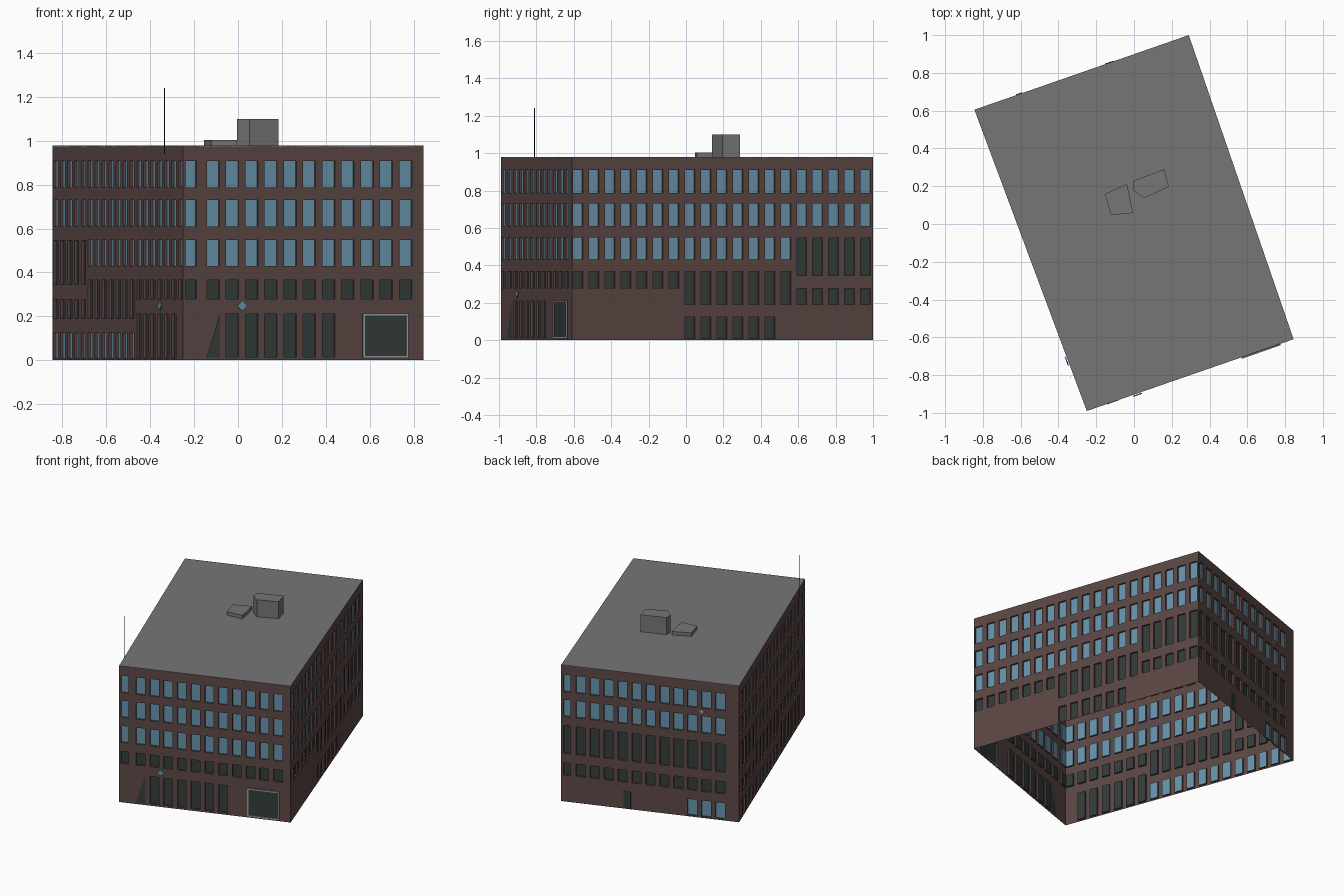
import bpy, bmesh, math
from mathutils import Vector

if "Cube" in bpy.data.objects:
    bpy.data.objects.remove(bpy.data.objects["Cube"])

# ---- colours (linear) ----
def mat(name, r, g, b):
    m = bpy.data.materials.new(name)
    m.diffuse_color = (r, g, b, 1)
    m.use_nodes = True
    m.node_tree.nodes["Principled BSDF"].inputs["Base Color"].default_value = m.diffuse_color
    return m

WALL = mat("brown wall", 0.105, 0.062, 0.058)
GLASS = mat("blue glass", 0.13, 0.29, 0.40)
DARK = mat("dark glass", 0.032, 0.045, 0.042)
GREY = mat("roof grey", 0.18, 0.18, 0.185)
LIGHT = mat("light frame", 0.32, 0.33, 0.34)
BLACK = mat("pole black", 0.015, 0.015, 0.018)

H = 0.977          # wall height
DEPTH = 0.012      # window recess
A, B, C, D = (Vector(p) for p in ((-0.25, -0.99, 0), (0.845, -0.61, 0), (0.29, 1.0, 0), (-0.845, 0.605, 0)))

def finish(name, bm, mats):
    me = bpy.data.meshes.new(name)
    bm.to_mesh(me)
    bm.free()
    for m in mats:
        me.materials.append(m)
    ob = bpy.data.objects.new(name, me)
    bpy.context.collection.objects.link(ob)
    return ob

def wall_frame(p, q):
    """Point mapper (along, height, outward) for the wall from p to q, and whether faces must flip."""
    d = (q - p).normalized()
    n = Vector((d.y, -d.x, 0))
    flip = n.dot((p + q) / 2) < 0
    if flip:
        n = -n
    return (lambda u, z, o=0: p + d * u + n * o + Vector((0, 0, z))), flip

def wall(name, p, q, columns):
    """Sheet wall; columns = [(u0, u1, [(z0, z1, colour index)])] of recessed windows."""
    at, flip = wall_frame(p, q)
    bm = bmesh.new()

    def quad(pts, m=0):
        vs = [bm.verts.new(at(*c)) for c in pts]
        bm.faces.new(vs[::-1] if flip else vs).material_index = m

    def flat(u0, u1, z0, z1, o=0, m=0):
        quad([(u0, z0, o), (u1, z0, o), (u1, z1, o), (u0, z1, o)], m)

    u = 0
    for u0, u1, wins in columns:
        flat(u, u0, 0, H)
        z = 0
        for z0, z1, m in sorted(wins):
            flat(u0, u1, z, z0)
            flat(u0, u1, z0, z1, -DEPTH, m)
            ring = [(u0, z0), (u1, z0), (u1, z1), (u0, z1)]
            for i in range(4):              # reveals
                a, b = ring[i], ring[(i + 1) % 4]
                quad([(*a, 0), (*b, 0), (*b, -DEPTH), (*a, -DEPTH)])
            z = z1
        flat(u0, u1, z, H)
        u = u1
    flat(u, (q - p).length, 0, H)
    bmesh.ops.remove_doubles(bm, verts=bm.verts, dist=1e-5)
    return finish(name, bm, [WALL, GLASS, DARK])

def plate(name, p, q, pts, material, o0=-0.001, o1=0.005):
    """Thin plate with outline pts (along, height) lying on a wall."""
    at, flip = wall_frame(p, q)
    bm = bmesh.new()
    lo = [bm.verts.new(at(u, z, o0)) for u, z in pts]
    hi = [bm.verts.new(at(u, z, o1)) for u, z in pts]
    n = len(pts)
    bm.faces.new(lo)
    bm.faces.new(hi)
    for i in range(n):
        j = (i + 1) % n
        bm.faces.new((lo[i], lo[j], hi[j], hi[i]))
    bmesh.ops.recalc_face_normals(bm, faces=bm.faces)
    return finish(name, bm, [material])

def rect(u0, u1, z0, z1):
    return [(u0, z0), (u1, z0), (u1, z1), (u0, z1)]

def diamond(u, z, r):
    return [(u - r, z), (u, z - r), (u + r, z), (u, z + r)]

def prism(name, pts, z0, z1, material):
    bm = bmesh.new()
    lo = [bm.verts.new((x, y, z0)) for x, y in pts]
    top = bmesh.ops.extrude_face_region(bm, geom=[bm.faces.new(lo)])["geom"]
    for v in top:
        if isinstance(v, bmesh.types.BMVert):
            v.co.z = z1
    bmesh.ops.recalc_face_normals(bm, faces=bm.faces)
    return finish(name, bm, [material])

# ---- window rows ----
TOP = [(0.787, 0.909, 1), (0.61, 0.73, 1)]
THIRD = (0.43, 0.548, 1)
SHORT = (0.28, 0.366, 2)
TALL = (0.19, 0.366, 2)
LOW = (0.19, 0.277, 2)
HIGH = (0.345, 0.545, 2)

# front wall
cols = []
for i in range(12):
    u0, w = (0.012, 0.052) if i == 0 else (0.115 + (i - 1) * 0.0928, 0.06)
    ground = [(0.014, 0.21, 2)] if 2 <= i <= 7 else []
    cols.append((u0, u0 + w, TOP + [THIRD, SHORT] + ground))
wall("front_wall", A, B, cols)

# long side walls, both counted from the front
def side_columns(ground):
    out = []
    for i in range(19):
        u0 = 0.006 + i * 0.0904
        if i < 7:
            rows = [THIRD, SHORT]
        elif i < 14:
            rows = [THIRD, TALL]
        else:
            rows = [HIGH, LOW]
        out.append((u0, u0 + 0.0565, TOP + rows + ground(i)))
    return out

wall("right_wall", B, C, side_columns(lambda i: [(0.01, 0.125, 2)] if 7 <= i <= 12 else []))
wall("left_wall", A, D, side_columns(
    lambda i: [(0.01, 0.125, 1)] if i >= 7 else [(0.01, 0.21, 2)] if i >= 1 else []))

# back wall
cols = []
for i in range(12):
    u0, w = (0.015, 0.047) if i == 0 else (0.1 + (i - 1) * 0.0943, 0.063)
    ground = [(0.01, 0.125, 1)] if i >= 9 else []
    cols.append((u0, u0 + w, TOP + [HIGH, LOW] + ground))
wall("back_wall", C, D, cols)
plate("back_door", C, D, rect(0.423, 0.47, 0.003, 0.125), DARK, o1=0.003)
plate("back_sign", C, D, diamond(0.95, 0.765, 0.017), LIGHT)

# front entrance: sloping opening, big gate with frame
plate("sloping_opening", A, B, [(0.113, 0.012), (0.178, 0.012), (0.178, 0.21)], DARK, o1=0.002)
g0, g1, gz0, gz1, t = 0.866, 1.084, 0.01, 0.212, 0.009
plate("gate_panel", A, B, rect(g0, g1, gz0, gz1), DARK, o1=0.003)
for name, r in (("gate_frame_left", rect(g0, g0 + t, gz0, gz1)),
                ("gate_frame_right", rect(g1 - t, g1, gz0, gz1)),
                ("gate_frame_top", rect(g0, g1, gz1 - t, gz1)),
                ("gate_frame_bottom", rect(g0, g1, gz0, gz0 + t))):
    plate(name, A, B, r, LIGHT, o1=0.008)

# diamond signs on the two walls by the front corner
plate("front_sign", A, B, diamond(0.282, 0.248, 0.024), GLASS, 0.004, 0.01)
plate("left_sign", A, D, diamond(0.285, 0.248, 0.024), GLASS, 0.004, 0.01)

# roof and rooftop units
prism("roof", [p.xy for p in (A, B, C, D)], H - 0.004, H + 0.001, GREY)
prism("tall_roof_unit", [(-0.005, 0.228), (0.16, 0.29), (0.185, 0.196), (0.053, 0.138), (-0.005, 0.18)], H, 1.1, GREY)
prism("low_roof_unit", [(-0.154, 0.159), (-0.037, 0.212), (-0.005, 0.058), (-0.122, 0.048)], H, 1.003, GREY)

# flag pole beside the left wall
bpy.ops.mesh.primitive_cylinder_add(vertices=6, radius=0.002, depth=0.3, location=(-0.335, -0.81, 1.09))
pole = bpy.context.object
pole.name = "flag_pole"
pole.data.materials.append(BLACK)
